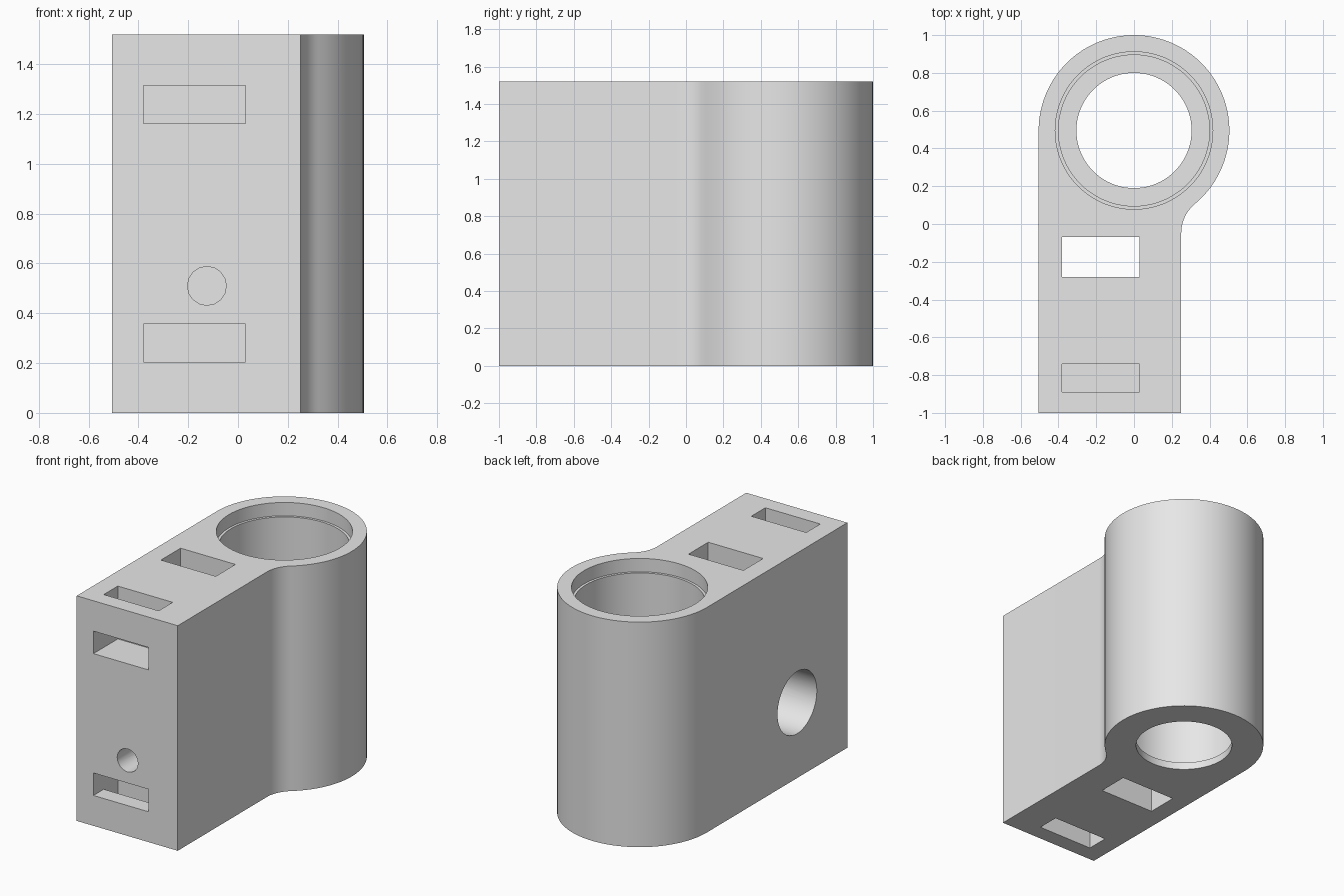
import bpy, bmesh, math
from mathutils import Vector, Matrix

cube = bpy.data.objects.get("Cube")
if cube:
    bpy.data.objects.remove(cube, do_unlink=True)

HEIGHT = 1.52
RING_R, RING_Y = 0.505, 0.495      # clamp ring
ARM_RIGHT, FILLET = 0.25, 0.2      # arm side and blend radius
SLOT_L, SLOT_R = -0.38, 0.03       # slot width in x

grey = bpy.data.materials.new("light grey")
grey.use_nodes = True
colour = (0.8, 0.8, 0.8, 1)
grey.diffuse_color = colour
grey.node_tree.nodes["Principled BSDF"].inputs["Base Color"].default_value = colour


def arc(cx, cy, r, start, end, n):
    """Points along a circular arc, angles in radians."""
    return [(cx + r * math.cos(start + (end - start) * i / n),
             cy + r * math.sin(start + (end - start) * i / n)) for i in range(n + 1)]


def prism(name, profile, low, high, axis="z"):
    """Extrude a 2D profile along an axis (x: profile is y,z; y: profile is x,z)."""
    place = {"x": lambda a, b: (low, a, b),
             "y": lambda a, b: (a, low, b),
             "z": lambda a, b: (a, b, low)}[axis]
    step = Vector([(high - low) * (axis == k) for k in "xyz"])
    bm = bmesh.new()
    face = bm.faces.new([bm.verts.new(place(a, b)) for a, b in profile])
    extruded = bmesh.ops.extrude_face_region(bm, geom=[face])["geom"]
    bmesh.ops.translate(bm, vec=step,
                        verts=[v for v in extruded if isinstance(v, bmesh.types.BMVert)])
    bmesh.ops.recalc_face_normals(bm, faces=bm.faces[:])
    mesh = bpy.data.meshes.new(name)
    bm.to_mesh(mesh)
    bm.free()
    mesh.materials.append(grey)
    obj = bpy.data.objects.new(name, mesh)
    bpy.context.collection.objects.link(obj)
    return obj


def circle(cx, cy, r, n):
    return arc(cx, cy, r, 0, math.tau, n)[:-1]


def rect(a0, a1, b0, b1):
    return [(a0, b0), (a1, b0), (a1, b1), (a0, b1)]


# Body outline: straight arm flowing into a round ring
fx = ARM_RIGHT + FILLET
fy = RING_Y - math.sqrt((RING_R + FILLET) ** 2 - fx ** 2)
touch = math.atan2(fy - RING_Y, fx)
outline = [(-RING_R, -1), (ARM_RIGHT, -1)]
outline += arc(fx, fy, FILLET, math.pi, touch + math.pi, 10)
outline += arc(0, RING_Y, RING_R, touch, math.pi, 64)[1:]
body = prism("clamp_body", outline, 0, HEIGHT)

# Stepped bore: bottom lip, main bore and wider top recess
bore = [("lip_hole", 0.305, -0.1, 0.2),
        ("main_bore", 0.4, 0.05, HEIGHT + 0.1),
        ("top_recess", 0.417, HEIGHT - 0.09, HEIGHT + 0.2)]
cutters = [prism(n, circle(0, RING_Y, r, 80), lo, hi) for n, r, lo, hi in bore]

# Slot straight through the arm
cutters.append(prism("through_slot", rect(SLOT_L, SLOT_R, -0.28, -0.07), -0.1, HEIGHT + 0.1))

# Elbow slots joining the front face to the top and the bottom
elbow = [(-1.1, 0.205), (-0.89, 0.205), (-0.89, -0.1),
         (-0.74, -0.1), (-0.74, 0.357), (-1.1, 0.357)]
cutters.append(prism("lower_elbow_slot", elbow, SLOT_L, SLOT_R, "x"))
cutters.append(prism("upper_elbow_slot", [(y, HEIGHT - z) for y, z in elbow],
                     SLOT_L, SLOT_R, "x"))

# Blind side hole and the narrow front hole that meets it
cutters.append(prism("side_hole", circle(-0.465, 0.51, 0.21, 48), -0.7, 0.1, "x"))
cutters.append(prism("front_hole", circle(-0.125, 0.51, 0.078, 16), -1.1, -0.465, "y"))

bpy.ops.object.select_all(action="DESELECT")
body.select_set(True)
bpy.context.view_layer.objects.active = body
for cutter in cutters:
    cutter.hide_render = True
    mod = body.modifiers.new(cutter.name, "BOOLEAN")
    mod.operation = "DIFFERENCE"
    mod.solver = "EXACT"
    mod.object = cutter
    bpy.ops.object.modifier_apply(modifier=mod.name)
    bpy.data.objects.remove(cutter, do_unlink=True)

bpy.ops.object.shade_smooth_by_angle(angle=math.radians(30))
